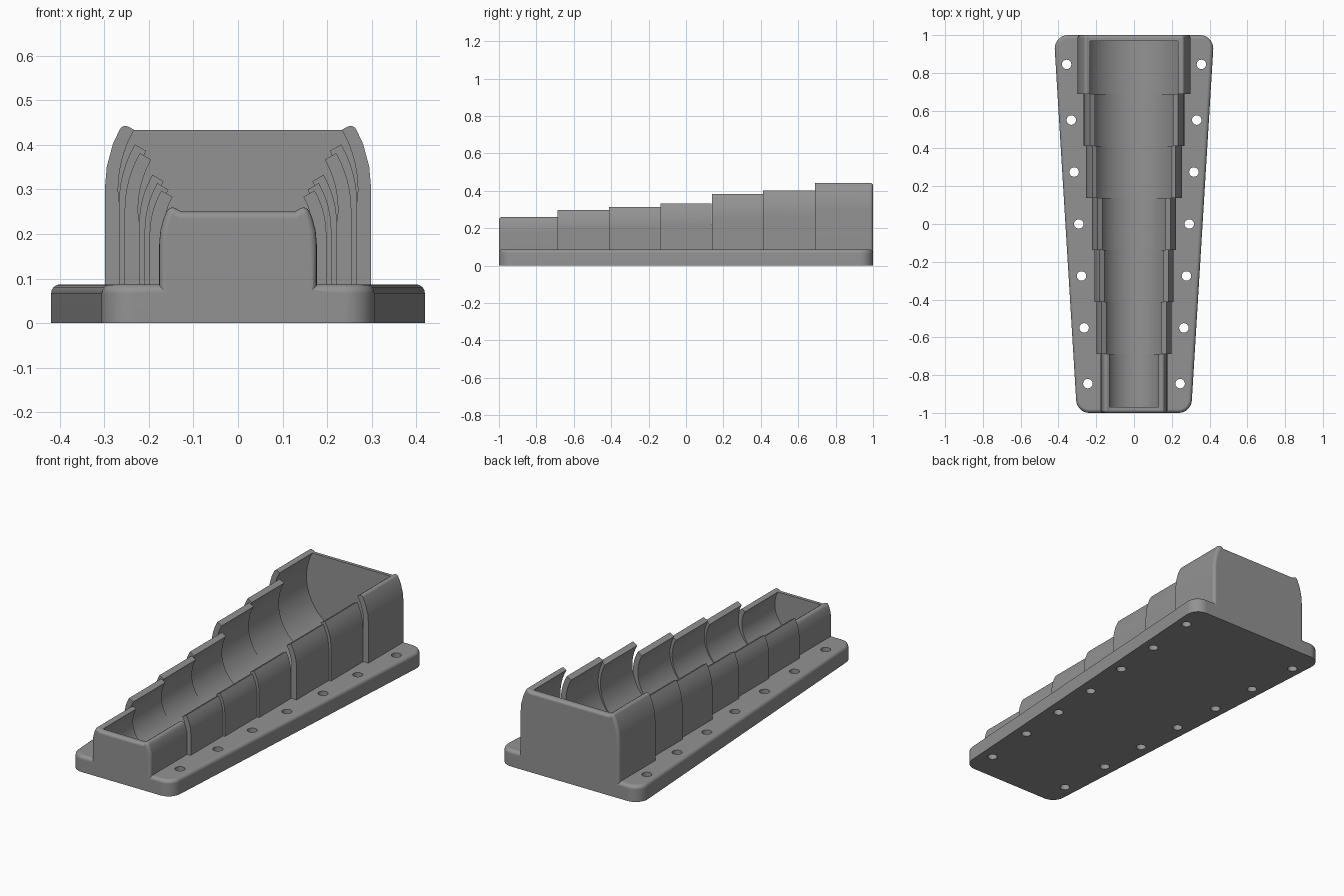
import bpy, bmesh, math

if "Cube" in bpy.data.objects:
    bpy.data.objects.remove(bpy.data.objects["Cube"])

WALL = 0.03
# Outer radius of each trough section and the y positions where sections meet
RADII = [0.177, 0.1985, 0.2095, 0.222, 0.2545, 0.2675, 0.2992]
CUTS = [-1.0, -0.687, -0.412, -0.137, 0.138, 0.413, 0.689, 1.0]
HOLES_Y = [-0.845, -0.55, -0.275, 0.0, 0.275, 0.55, 0.845]
BASE_H = 0.087

grey = bpy.data.materials.new("plain_grey")
grey.diffuse_color = (0.29, 0.29, 0.29, 1)
grey.use_nodes = True
grey.node_tree.nodes["Principled BSDF"].inputs["Base Color"].default_value = grey.diffuse_color


def edge_x(y):
    """Half width of the tapered base at y."""
    return 0.363 + 0.061 * y


def polar(cz, r, a):
    return (r * math.cos(math.radians(a)), cz + r * math.sin(math.radians(a)))


def arc(cx, cy, r, a0, a1, n):
    return [(cx + r * math.cos(math.radians(a0 + (a1 - a0) * i / n)),
             cy + r * math.sin(math.radians(a0 + (a1 - a0) * i / n))) for i in range(n + 1)]


def prism(bm, pts, a, b, along_y):
    """Extrude a closed outline from a to b along y or z."""
    place = (lambda p, t: (p[0], t, p[1])) if along_y else (lambda p, t: (p[0], p[1], t))
    lo = [bm.verts.new(place(p, a)) for p in pts]
    hi = [bm.verts.new(place(p, b)) for p in pts]
    bm.faces.new(lo)
    bm.faces.new(hi)
    for i in range(len(pts)):
        j = (i + 1) % len(pts)
        bm.faces.new((lo[i], lo[j], hi[j], hi[i]))
    bmesh.ops.recalc_face_normals(bm, faces=bm.faces)


def bevel(bm, test, width):
    edges = [e for e in bm.edges if test(*(v.co for v in e.verts))]
    bmesh.ops.bevel(bm, geom=edges, offset=width, segments=4, profile=0.5,
                    affect='EDGES', clamp_overlap=True)


def finish(name, bm):
    me = bpy.data.meshes.new(name)
    bm.to_mesh(me)
    bm.free()
    me.materials.append(grey)
    ob = bpy.data.objects.new(name, me)
    bpy.context.collection.objects.link(ob)
    return ob


def combine(target, other, operation):
    mod = target.modifiers.new(operation, 'BOOLEAN')
    mod.operation, mod.solver, mod.object = operation, 'EXACT', other
    bpy.context.view_layer.objects.active = target
    bpy.ops.object.modifier_apply(modifier=mod.name)
    bpy.data.objects.remove(other)


# Tapered base plate with rounded corners and a rounded top edge
CR = 0.07
xf, xb = edge_x(-1 + CR) - CR, edge_x(1 - CR) - CR
outline = (arc(xf, -1 + CR, CR, -90, -2, 8) + arc(xb, 1 - CR, CR, -2, 90, 8)
           + arc(-xb, 1 - CR, CR, 90, 182, 8) + arc(-xf, -1 + CR, CR, 182, 270, 8))
bm = bmesh.new()
prism(bm, outline, 0, BASE_H, False)
bevel(bm, lambda p, q: min(p.z, q.z) > BASE_H - 1e-4, 0.02)
rack = finish("coin_rack", bm)

# Solid stepped sections: upright sides curving inward to a slanted lip
for i, R in enumerate(RADII):
    is_end = i in (0, 6)
    y0, y1 = CUTS[i], CUTS[i + 1]
    if i < 6:
        y1 += 0.01
    lip = R - WALL - (0 if is_end else 0.008)
    right = [(R, 0.01)] + arc(0, R, R, 0, 30, 3 if is_end else 6) + [polar(R, lip, 30)]
    pts = right + [(-x, z) for x, z in reversed(right)]
    bm = bmesh.new()
    prism(bm, pts, y0, y1, True)
    if is_end:
        end = -1 if i == 0 else 1
        tip_z = 1.5 * R

        def rounded(p, q):
            on_end = abs(p.y - end) < 1e-4 and abs(q.y - end) < 1e-4
            on_tip = abs(p.z - tip_z) < 1e-4 and abs(q.z - tip_z) < 1e-4
            return (on_end and max(p.z, q.z) > 0.02) or (on_tip and abs(p.x - q.x) < 1e-4)
        bevel(bm, rounded, 0.016)
    combine(rack, finish("section", bm), 'UNION')

# Round troughs hollow out each section, leaving a wall at both ends
# (each wider trough sits a hair deeper so that the floors never coincide)
for i, R in enumerate(RADII):
    y0 = -1 + WALL if i == 0 else CUTS[i] - 0.0005
    y1 = 1 - WALL if i == 6 else CUTS[i + 1] + 0.005
    pts = arc(0, R + 0.0004 * (7 - i), R - WALL, 30, -210, 40)
    pts += [(pts[-1][0], 0.6), (pts[0][0], 0.6)]
    bm = bmesh.new()
    prism(bm, pts, y0, y1, True)
    combine(rack, finish("trough_cutter", bm), 'DIFFERENCE')

# Screw holes halfway across the flange on both sides
bm = bmesh.new()
for R, y in zip(RADII, HOLES_Y):
    for s in (-1, 1):
        prism(bm, arc(s * (R + edge_x(y)) / 2, y, 0.025, 0, 345, 23), -0.1, 0.2, False)
combine(rack, finish("hole_cutter", bm), 'DIFFERENCE')

# Smooth the curves, keep the edges sharp and the large faces flat
bpy.ops.object.select_all(action='DESELECT')
rack.select_set(True)
bpy.context.view_layer.objects.active = rack
bpy.ops.object.shade_smooth_by_angle(angle=math.radians(30))
weighted = rack.modifiers.new("weighted_normals", 'WEIGHTED_NORMAL')
weighted.keep_sharp = True
